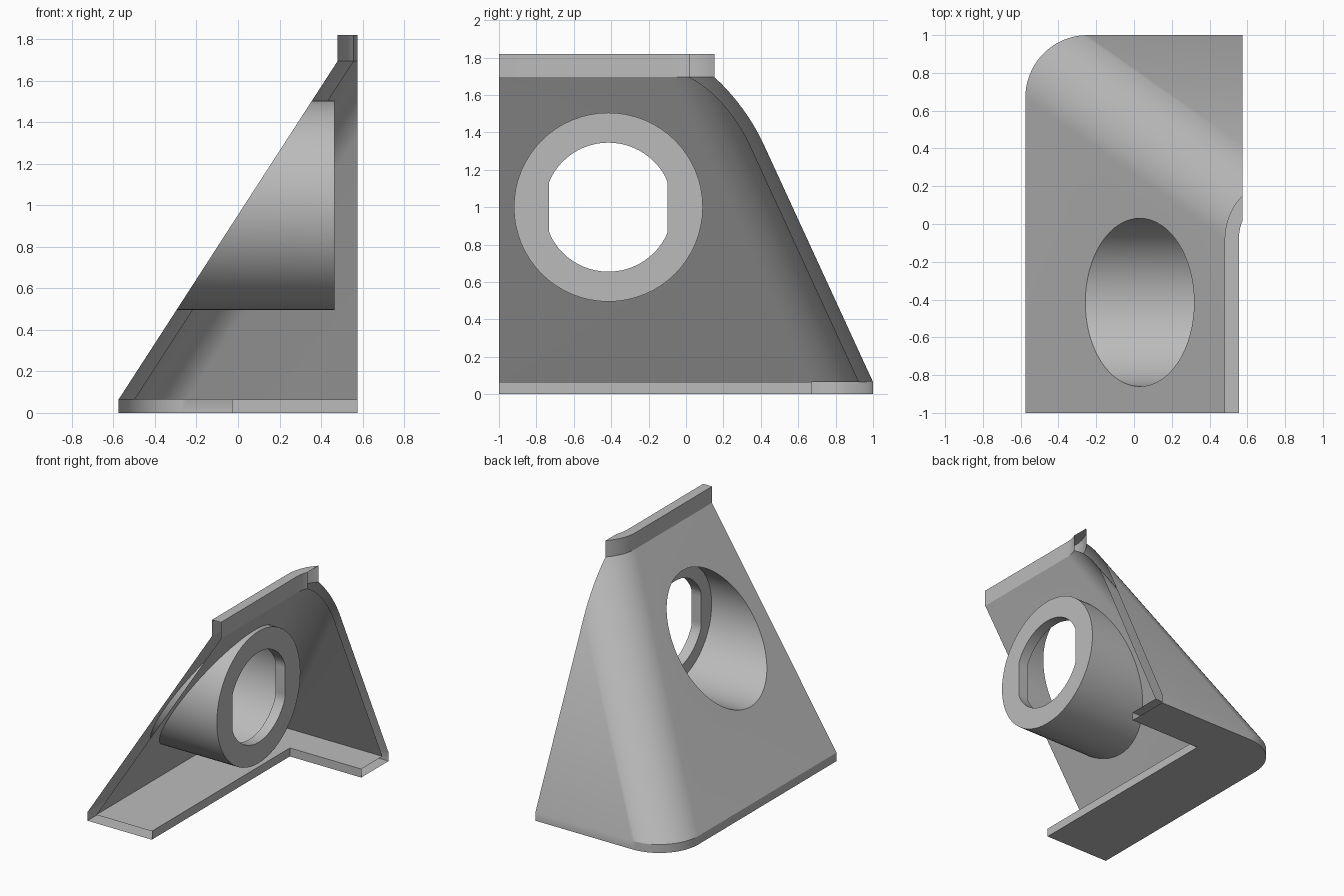
import bpy, bmesh
from math import sin, cos, pi, radians
from mathutils import Vector

cube = bpy.data.objects.get("Cube")
if cube:
    bpy.data.objects.remove(cube)

grey = bpy.data.materials.new("plain grey")
grey.use_nodes = True
grey.diffuse_color = (0.5, 0.5, 0.5, 1)
grey.node_tree.nodes["Principled BSDF"].inputs["Base Color"].default_value = (0.5, 0.5, 0.5, 1)

SIDE, BASE, NECK, TOP = 0.575, 0.065, 1.695, 1.82   # half width and heights
WALL, RADIUS = 0.075, 0.33                          # wall thickness, corner radius
LEAN = Vector((1.055, -0.75, 0))                    # shift from base to neck
HUB_Y, HUB_Z, SEG = -0.415, 1.0, 64


def slope_x(z):
    return -SIDE + LEAN.x * (z - BASE) / (NECK - BASE)


def profile(inset):
    """Plan outline: side wall, rounded corner, back wall."""
    r = RADIUS - inset
    cx, cy = -SIDE + RADIUS, 1 - RADIUS
    arc = [(cx - r * cos(a), cy + r * sin(a)) for a in (pi / 2 * i / 20 for i in range(21))]
    return [(inset - SIDE, -1)] + arc + [(SIDE, 1 - inset)]


def at(points, z, shift=Vector()):
    return [Vector((x, y, z)) + shift for x, y in points]


def strip(bm, a, b, closed=False):
    va, vb = ([bm.verts.new(p) for p in row] for row in (a, b))
    for i in range(len(a) if closed else len(a) - 1):
        j = (i + 1) % len(a)
        bm.faces.new((va[i], va[j], vb[j], vb[i]))


def ring(radius, x=None, limit=9, inset=0):
    """Circle facing x; ends on the slope if x is not given."""
    pts = []
    for i in range(SEG):
        a = 2 * pi * i / SEG
        y = max(-limit, min(limit, radius * cos(a)))
        z = HUB_Z + radius * sin(a)
        pts.append(Vector((slope_x(z) + inset if x is None else x, HUB_Y + y, z)))
    return pts


def clip(bm):
    for co, no in (((SIDE, 0, 0), (1, 0, 0)), ((0, -1, 0), (0, -1, 0))):
        bmesh.ops.bisect_plane(bm, geom=bm.verts[:] + bm.edges[:] + bm.faces[:],
                               dist=1e-5, plane_co=co, plane_no=no, clear_outer=True)


def pierce(bm, hole):
    """Replace the large sloping face by one with a round hole."""
    face = max(bm.faces, key=lambda f: f.calc_area())
    normal, edges = face.normal.copy(), list(face.edges)
    bmesh.ops.delete(bm, geom=[face], context='FACES_ONLY')
    vs = [bm.verts.new(p) for p in hole]
    edges += [bm.edges.new((vs[i - 1], vs[i])) for i in range(SEG)]
    bmesh.ops.triangle_fill(bm, edges=edges, use_beauty=True, normal=normal)


def skin(inset, foot, hole_radius):
    """One leaning skin of the wall with its upright lip."""
    bm = bmesh.new()
    p = profile(inset)
    strip(bm, at(p, BASE), at(p, NECK, LEAN))
    strip(bm, at(p, NECK, LEAN), at(p, TOP, LEAN))
    if foot:
        strip(bm, at(p, 0), at(p, BASE))
    bmesh.ops.remove_doubles(bm, verts=bm.verts, dist=1e-5)
    clip(bm)
    bm.normal_update()
    pierce(bm, ring(hole_radius, inset=inset))
    return bm


def finish(bm, name):
    bmesh.ops.remove_doubles(bm, verts=bm.verts, dist=1e-4)
    bmesh.ops.recalc_face_normals(bm, faces=bm.faces)
    mesh = bpy.data.meshes.new(name)
    bm.to_mesh(mesh)
    bm.free()
    mesh.materials.append(grey)
    ob = bpy.data.objects.new(name, mesh)
    bpy.context.collection.objects.link(ob)
    bpy.ops.object.select_all(action='DESELECT')
    ob.select_set(True)
    bpy.context.view_layer.objects.active = ob
    bpy.ops.object.shade_smooth_by_angle(angle=radians(25))


# Leaning hollow wall with base flange; cut ends stay open
shell = bmesh.new()
for args in ((0, True, 0.445), (WALL, False, 0.505)):
    part = skin(*args)
    tmp = bpy.data.meshes.new("skin_part")
    part.to_mesh(tmp)
    part.free()
    shell.from_mesh(tmp)
    bpy.data.meshes.remove(tmp)

outer, inner = profile(0), profile(WALL)
notch = [(SIDE, 1 - RADIUS), (-0.03, 1 - RADIUS), (-0.03, -1)]
rim = bmesh.new()
strip(rim, at(outer, TOP, LEAN), at(inner, TOP, LEAN))
clip(rim)
tmp = bpy.data.meshes.new("rim_part")
rim.to_mesh(tmp)
rim.free()
shell.from_mesh(tmp)
bpy.data.meshes.remove(tmp)
shell.faces.new([shell.verts.new(p) for p in at(outer + notch, 0)])
shell.faces.new([shell.verts.new(p) for p in at(inner + notch, BASE)])
strip(shell, at(notch, 0), at(notch, BASE))
finish(shell, "leaning_wall")

# Round socket with a flat-sided opening in its end wall
hub = bmesh.new()
END, FLOOR = 0.465, 0.385
rows = [ring(0.505), ring(0.505, END), ring(0.345, END, 0.317),
        ring(0.345, FLOOR, 0.317), ring(0.445, FLOOR), ring(0.445)]
for a, b in zip(rows, rows[1:]):
    strip(hub, a, b, closed=True)
finish(hub, "round_socket")
